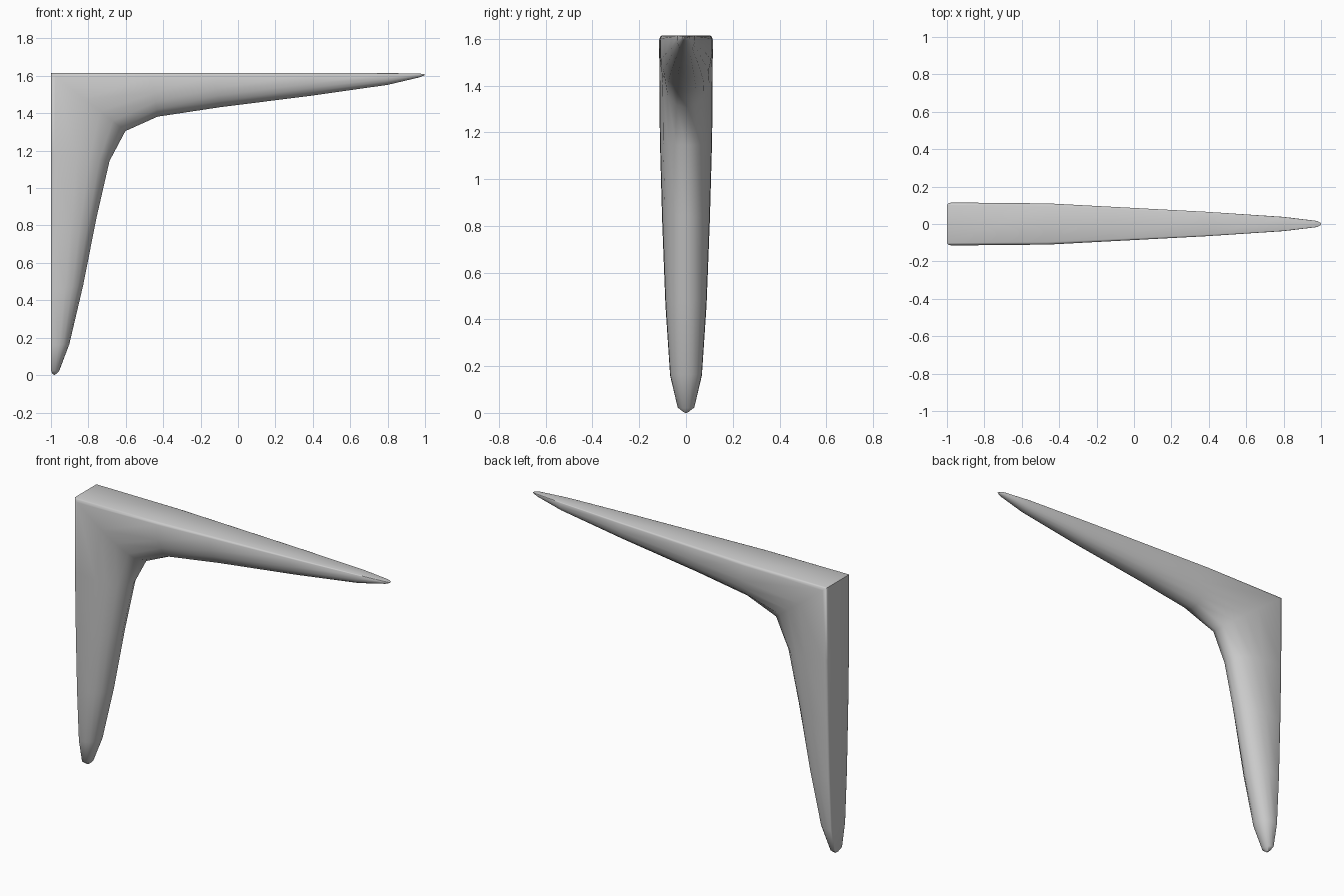
import bpy, bmesh
from math import radians
from mathutils import Vector

if "Cube" in bpy.data.objects:
    bpy.data.objects.remove(bpy.data.objects["Cube"])

# Stations along the L: outer edge (x, z), inner edge (x, z), half width
STATIONS = [
    ((-0.992, 0.006), (-0.980, 0.000), 0.010),
    ((-1.0, 0.025), (-0.957, 0.020), 0.036),
    ((-1.0, 0.160), (-0.902, 0.165), 0.068),
    ((-1.0, 0.460), (-0.828, 0.480), 0.088),
    ((-1.0, 0.820), (-0.757, 0.840), 0.102),
    ((-1.0, 1.180), (-0.687, 1.145), 0.112),
    ((-1.0, 1.615), (-0.602, 1.305), 0.115),
    ((-0.46, 1.615), (-0.430, 1.382), 0.110),
    ((-0.12, 1.615), (-0.100, 1.432), 0.092),
    ((0.39, 1.615), (0.400, 1.495), 0.065),
    ((0.80, 1.615), (0.800, 1.552), 0.038),
    ((0.975, 1.612), (0.970, 1.592), 0.017),
    ((1.0, 1.608), (0.995, 1.602), 0.006),
]
# Half cross-section: depth from outer face, fraction of half width
HALF = [(0, 0.88), (0.018, 0.96), (0.06, 1), (0.45, 0.98), (0.66, 0.87),
        (0.83, 0.68), (0.95, 0.38), (1, 0)]
PROFILE = HALF + [(t, -w) for t, w in reversed(HALF[:-1])]


def ring(bm, outer, inner, half_width):
    a = Vector((outer[0], 0, outer[1]))
    b = Vector((inner[0], 0, inner[1]))
    return [bm.verts.new(a.lerp(b, t) + Vector((0, w * half_width, 0)))
            for t, w in PROFILE]


# Tapered bracket: loft through all stations, closed at both tips
bm = bmesh.new()
rings = [ring(bm, *s) for s in STATIONS]
n = len(PROFILE)
for r0, r1 in zip(rings, rings[1:]):
    for i in range(n):
        j = (i + 1) % n
        bm.faces.new((r0[i], r0[j], r1[j], r1[i]))
bm.faces.new(rings[0])
bm.faces.new(rings[-1])
bmesh.ops.recalc_face_normals(bm, faces=bm.faces)

mesh = bpy.data.meshes.new("tapered_bracket")
bm.to_mesh(mesh)
bm.free()
bracket = bpy.data.objects.new("tapered_bracket", mesh)
bpy.context.collection.objects.link(bracket)
bpy.context.view_layer.objects.active = bracket
bracket.select_set(True)
bpy.ops.object.shade_smooth_by_angle(angle=radians(50))
